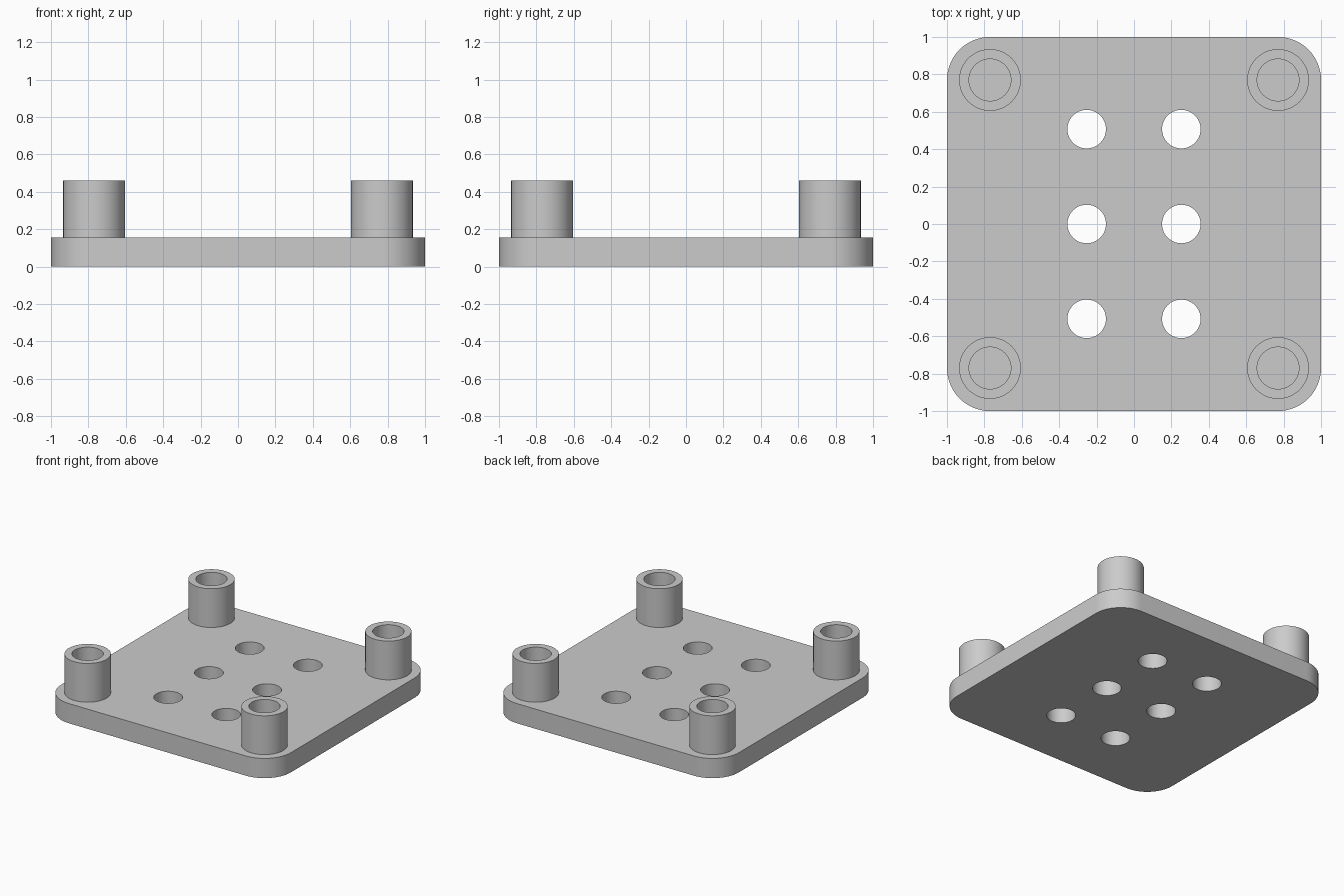
import bpy, bmesh, math

if "Cube" in bpy.data.objects:
    bpy.data.objects.remove(bpy.data.objects["Cube"])

PLATE_H, POST_H = 0.155, 0.46
CORNER, POST_R, BORE_R = 0.77, 0.165, 0.112
HOLE_R, HOLE_X, HOLE_Y = 0.103, 0.253, 0.507
SEG = 64

grey = bpy.data.materials.new("light grey")
grey.diffuse_color = (0.6, 0.6, 0.6, 1)
grey.use_nodes = True
grey.node_tree.nodes["Principled BSDF"].inputs["Base Color"].default_value = grey.diffuse_color


def make_object(name, bm):
    bmesh.ops.recalc_face_normals(bm, faces=bm.faces)
    mesh = bpy.data.meshes.new(name)
    bm.to_mesh(mesh)
    bm.free()
    mesh.materials.append(grey)
    ob = bpy.data.objects.new(name, mesh)
    bpy.context.collection.objects.link(ob)
    return ob


def circle(x, y, r, n=SEG):
    return [(x + r * math.cos(2 * math.pi * i / n),
             y + r * math.sin(2 * math.pi * i / n)) for i in range(n)]


def add_prism(bm, outline, z0, z1):
    low = [bm.verts.new((x, y, z0)) for x, y in outline]
    high = [bm.verts.new((x, y, z1)) for x, y in outline]
    n = len(outline)
    bm.faces.new(low[::-1])
    bm.faces.new(high)
    for i in range(n):
        j = (i + 1) % n
        bm.faces.new((low[i], low[j], high[j], high[i]))


def smooth(ob):
    bpy.ops.object.select_all(action='DESELECT')
    ob.select_set(True)
    bpy.context.view_layer.objects.active = ob
    bpy.ops.object.shade_smooth_by_angle(angle=math.radians(30))


# base plate outline with rounded corners
outline = []
for k, (sx, sy) in enumerate([(1, 1), (-1, 1), (-1, -1), (1, -1)]):
    for i in range(17):
        a = math.pi / 2 * (k + i / 16)
        outline.append((sx * CORNER + (1 - CORNER) * math.cos(a),
                        sy * CORNER + (1 - CORNER) * math.sin(a)))
bm = bmesh.new()
add_prism(bm, outline, 0, PLATE_H)
plate = make_object("base_plate", bm)

# six through holes
bm = bmesh.new()
for x in (-HOLE_X, HOLE_X):
    for y in (-HOLE_Y, 0, HOLE_Y):
        add_prism(bm, circle(x, y, HOLE_R), -0.1, PLATE_H + 0.1)
cutter = make_object("hole_cutter", bm)
cutter.hide_render = True
mod = plate.modifiers.new("holes", 'BOOLEAN')
mod.operation = 'DIFFERENCE'
mod.solver = 'EXACT'
mod.object = cutter
bpy.context.view_layer.objects.active = plate
bpy.ops.object.modifier_apply(modifier=mod.name)
bpy.data.objects.remove(cutter)
smooth(plate)

# four hollow corner posts, bores end at the plate
for sx in (-1, 1):
    for sy in (-1, 1):
        bm = bmesh.new()
        rings = [[bm.verts.new((x, y, z)) for x, y in circle(sx * CORNER, sy * CORNER, r)]
                 for r, z in ((POST_R, PLATE_H), (POST_R, POST_H),
                              (BORE_R, POST_H), (BORE_R, PLATE_H))]
        for a, b in zip(rings, rings[1:]):
            for i in range(SEG):
                j = (i + 1) % SEG
                bm.faces.new((a[i], a[j], b[j], b[i]))
        name = ("back" if sy > 0 else "front") + ("_right" if sx > 0 else "_left") + "_post"
        smooth(make_object(name, bm))
